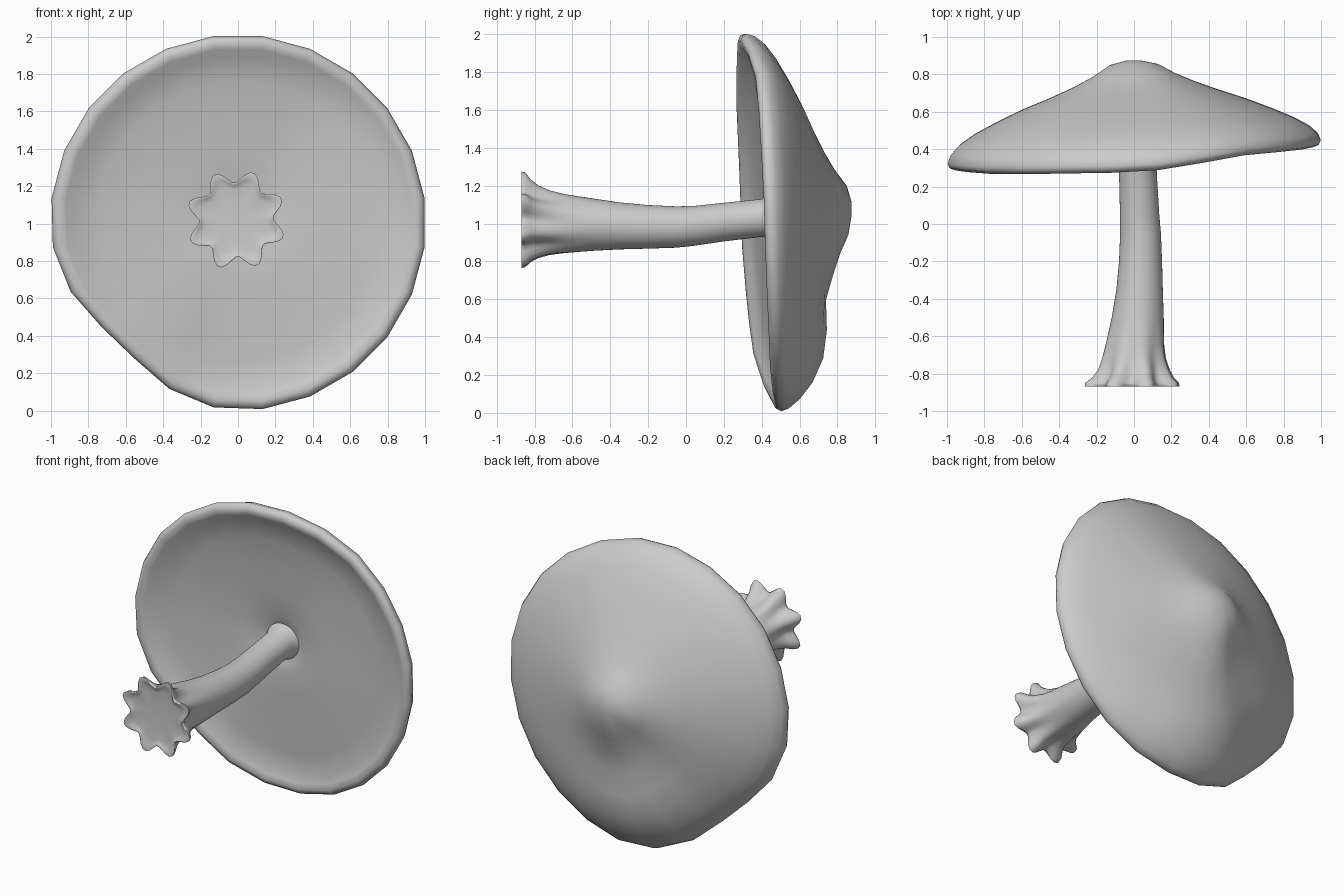
import bpy
from math import sin, cos, tau, exp, radians, floor

cube = bpy.data.objects.get("Cube")
if cube:
    bpy.data.objects.remove(cube, do_unlink=True)

grey = bpy.data.materials.new("plain_grey")
grey.use_nodes = True
grey.diffuse_color = (0.6, 0.6, 0.6, 1)
grey.node_tree.nodes["Principled BSDF"].inputs["Base Color"].default_value = (0.6, 0.6, 0.6, 1)


def loft(name, rings):
    """Skin a list of equal-length rings and fill both ends."""
    n = len(rings[0])
    verts = [p for ring in rings for p in ring]
    faces = []
    for k in range(len(rings) - 1):
        for i in range(n):
            j = (i + 1) % n
            faces.append((k * n + i, k * n + j, (k + 1) * n + j, (k + 1) * n + i))
    faces.append(tuple(reversed(range(n))))
    faces.append(tuple(range(len(verts) - n, len(verts))))
    mesh = bpy.data.meshes.new(name)
    mesh.from_pydata(verts, [], faces)
    mesh.materials.append(grey)
    obj = bpy.data.objects.new(name, mesh)
    bpy.context.collection.objects.link(obj)
    bpy.ops.object.select_all(action="DESELECT")
    obj.select_set(True)
    bpy.context.view_layer.objects.active = obj
    bpy.ops.object.mode_set(mode="EDIT")
    bpy.ops.mesh.select_all(action="SELECT")
    bpy.ops.mesh.normals_make_consistent(inside=False)
    bpy.ops.object.mode_set(mode="OBJECT")
    bpy.ops.object.shade_smooth_by_angle(angle=radians(75))


# Cap rim: a slightly warped circle, dented at the lower left
RIM_Y = [0.455, 0.42, 0.315, 0.305, 0.33, 0.38, 0.515, 0.48]  # every 45 degrees


def rim_y(a):
    f = (a / tau * 8) % 8
    i = floor(f)
    s = f - i
    s = s * s * (3 - 2 * s) * 0.5 + s * 0.5
    return RIM_Y[i % 8] * (1 - s) + RIM_Y[(i + 1) % 8] * s


def rim_point(a):
    dent = 0.1 * exp(-((a - radians(226)) / radians(24)) ** 2)
    r = 1.006 - dent
    return r * cos(a), 1.005 + r * sin(a)


SEGMENTS = 24
APEX = (0.0, 0.874, 1.08)
HUB = (0.02, 0.445, 1.03)
# Outer skin: radius fraction, height fraction between rim and apex
OUTER = [(0.04, 1.0), (0.13, 0.955), (0.22, 0.84), (0.32, 0.74), (0.45, 0.63),
         (0.6, 0.515), (0.74, 0.39), (0.86, 0.27), (0.94, 0.165), (0.985, 0.07)]
# Underside: radius fraction, height fraction between rim and hub, lip offset
INNER = [(1.0, 0.0, -0.005), (0.99, 0.0, -0.028), (0.96, 0.0, -0.04), (0.925, 0.0, -0.028),
         (0.88, 0.08, -0.008), (0.75, 0.3, 0.0), (0.55, 0.55, 0.0), (0.35, 0.78, 0.0),
         (0.19, 0.95, 0.0), (0.14, 1.0, 0.01), (0.08, 1.0, 0.03)]


def cap_ring(center, t, h, lip=0.0, bulge=0.0):
    ring = []
    for i in range(SEGMENTS):
        a = (i + 0.5) / SEGMENTS * tau
        x, z = rim_point(a)
        y = rim_y(a)
        lower = max(0.0, -sin(a)) ** 4
        ring.append((center[0] + (x - center[0]) * t,
                     y + (center[1] - y) * h + lip + bulge * lower,
                     center[2] + (z - center[2]) * t))
    return ring


rings = [cap_ring(APEX, t, h, bulge=1.2 * max(0, t - 0.5) * (1 - t)) for t, h in OUTER]
rings += [cap_ring(HUB, t, h, lip) for t, h, lip in INNER]
loft("mushroom_cap", rings)

# Stem: y, centre x, centre z, radius, lobe depth (flared foot with eight lobes)
STEM = [(-0.85, -0.01, 1.02, 0.01, 0), (-0.852, -0.01, 1.02, 0.1, 0.002),
        (-0.855, -0.01, 1.02, 0.17, 0.01),
        (-0.86, -0.01, 1.02, 0.205, 0.022), (-0.87, -0.01, 1.02, 0.222, 0.031),
        (-0.868, -0.01, 1.02, 0.233, 0.036), (-0.85, -0.01, 1.02, 0.231, 0.034),
        (-0.82, -0.005, 1.015, 0.205, 0.025), (-0.78, 0.0, 1.01, 0.186, 0.016),
        (-0.72, 0.0, 1.005, 0.171, 0.008), (-0.64, 0.005, 1.0, 0.157, 0.002),
        (-0.5, 0.02, 0.995, 0.139, 0), (-0.35, 0.03, 0.988, 0.124, 0),
        (-0.2, 0.035, 0.983, 0.115, 0), (-0.05, 0.035, 0.982, 0.109, 0),
        (0.05, 0.03, 0.989, 0.105, 0), (0.2, 0.024, 1.008, 0.102, 0),
        (0.4, 0.015, 1.03, 0.1, 0), (0.44, 0.015, 1.035, 0.112, 0),
        (0.48, 0.015, 1.04, 0.13, 0)]


def stem_ring(y, cx, cz, r, lobe, n=64):
    ring = []
    for i in range(n):
        a = i / n * tau
        rr = r + lobe * cos(8 * (a - radians(25)))
        ring.append((cx + rr * cos(a), y, cz + rr * sin(a)))
    return ring


loft("mushroom_stem", [stem_ring(*s) for s in STEM])
